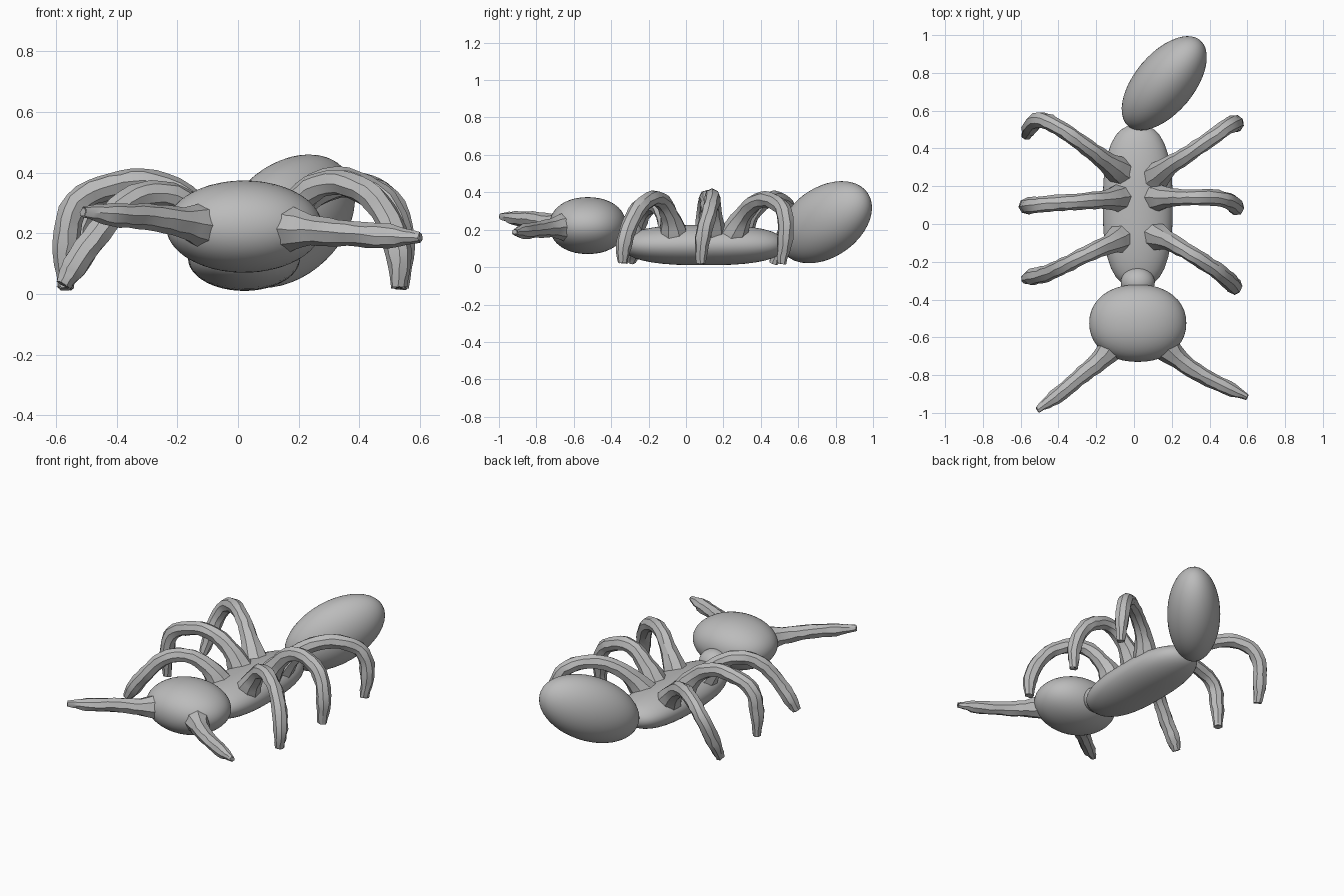
import bpy, bmesh, math, random
from mathutils import Vector, Matrix

random.seed(4)
cube = bpy.data.objects.get("Cube")
if cube:
    bpy.data.objects.remove(cube, do_unlink=True)

grey = bpy.data.materials.new("plain grey")
grey.use_nodes = True
COLOUR = (0.5, 0.5, 0.5, 1)
grey.diffuse_color = COLOUR
grey.node_tree.nodes["Principled BSDF"].inputs["Base Color"].default_value = COLOUR


def finish(obj, angle):
    bpy.ops.object.select_all(action='DESELECT')
    obj.select_set(True)
    bpy.context.view_layer.objects.active = obj
    if obj.type == 'CURVE':
        bpy.ops.object.convert(target='MESH')
        obj = bpy.context.view_layer.objects.active
        for v in obj.data.vertices:
            v.co += Vector([random.uniform(-1, 1) for _ in range(3)]) * 0.003
            v.co.z = max(v.co.z, 0)
    obj.data.materials.clear()
    obj.data.materials.append(grey)
    bpy.ops.object.shade_smooth_by_angle(angle=math.radians(angle))


def body(name, centre, radii, axis=(0, 1, 0), blunt=2.0):
    """Ellipsoid along an axis; blunt above 2 fills out its ends."""
    bm = bmesh.new()
    bmesh.ops.create_icosphere(bm, subdivisions=4, radius=1)
    for v in bm.verts:
        side = math.hypot(v.co.x, v.co.z)
        v.co /= (abs(v.co.y) ** blunt + side ** blunt) ** (1 / blunt)
        v.co = Vector(a * b for a, b in zip(v.co, radii))
    turn = Vector(axis).to_track_quat('Y', 'Z').to_matrix().to_4x4()
    bm.transform(Matrix.Translation(centre) @ turn)
    mesh = bpy.data.meshes.new(name)
    bm.to_mesh(mesh)
    bm.free()
    obj = bpy.data.objects.new(name, mesh)
    bpy.context.collection.objects.link(obj)
    finish(obj, 60)


def limb(name, points, radii):
    """Slightly uneven tapering tube through a few points."""
    curve = bpy.data.curves.new(name, 'CURVE')
    curve.dimensions = '3D'
    curve.bevel_depth = 1
    curve.bevel_resolution = 2
    curve.resolution_u = 4
    curve.use_fill_caps = True
    spline = curve.splines.new('BEZIER')
    spline.bezier_points.add(len(points) - 1)
    for bp, co, r in zip(spline.bezier_points, points, radii):
        bp.co = co
        bp.radius = r
        bp.handle_left_type = bp.handle_right_type = 'AUTO'
    obj = bpy.data.objects.new(name, curve)
    bpy.context.collection.objects.link(obj)
    finish(obj, 28)


# Three body sections and the neck
body("head", (0.02, -0.525, 0.222), (0.257, 0.205, 0.152), blunt=2.15)
body("thorax", (0.02, 0.095, 0.118), (0.185, 0.43, 0.108), blunt=2.6)
body("abdomen", (0.16, 0.745, 0.24), (0.158, 0.317, 0.19), (0.575, 0.69, 0.435))
body("neck", (0.02, -0.31, 0.17), (0.09, 0.08, 0.08))

# Legs, each from the thorax over the knee to the foot
LEGS = {
    "left_front_leg": [(.10, -.06, .15), (.18, -.09, .28), (.27, -.14, .36),
                       (.40, -.22, .345), (.48, -.28, .27), (.53, -.33, .13), (.53, -.34, .02)],
    "left_middle_leg": [(.10, .14, .15), (.19, .14, .29), (.29, .14, .37),
                        (.42, .14, .35), (.50, .12, .28), (.54, .09, .15), (.535, .08, .02)],
    "left_rear_leg": [(.10, .24, .15), (.19, .31, .28), (.30, .38, .35),
                      (.43, .47, .35), (.51, .525, .29), (.54, .53, .15), (.53, .51, .02)],
    "right_front_leg": [(-.06, -.07, .15), (-.14, -.11, .27), (-.25, -.16, .33),
                        (-.37, -.22, .30), (-.46, -.26, .20), (-.54, -.28, .09), (-.575, -.29, .03)],
    "right_middle_leg": [(-.06, .14, .15), (-.15, .13, .29), (-.28, .12, .365),
                         (-.42, .11, .355), (-.53, .10, .30), (-.565, .095, .17), (-.57, .10, .02)],
    "right_rear_leg": [(-.06, .27, .15), (-.16, .34, .28), (-.28, .43, .355),
                       (-.40, .51, .355), (-.49, .55, .29), (-.55, .51, .13), (-.57, .47, .02)],
}
for name, path in LEGS.items():
    limb(name, path, (.085, .05, .043, .043, .044, .044, .026))

# Antennae
ANTENNAE = {
    "left_antenna": [(.14, -.62, .215), (.24, -.72, .21), (.36, -.80, .20),
                     (.50, -.87, .19), (.60, -.915, .187)],
    "right_antenna": [(-.09, -.62, .22), (-.18, -.72, .235), (-.30, -.82, .255),
                      (-.42, -.92, .262), (-.51, -.985, .27)],
}
for name, path in ANTENNAE.items():
    limb(name, path, (.085, .052, .042, .040, .016))
